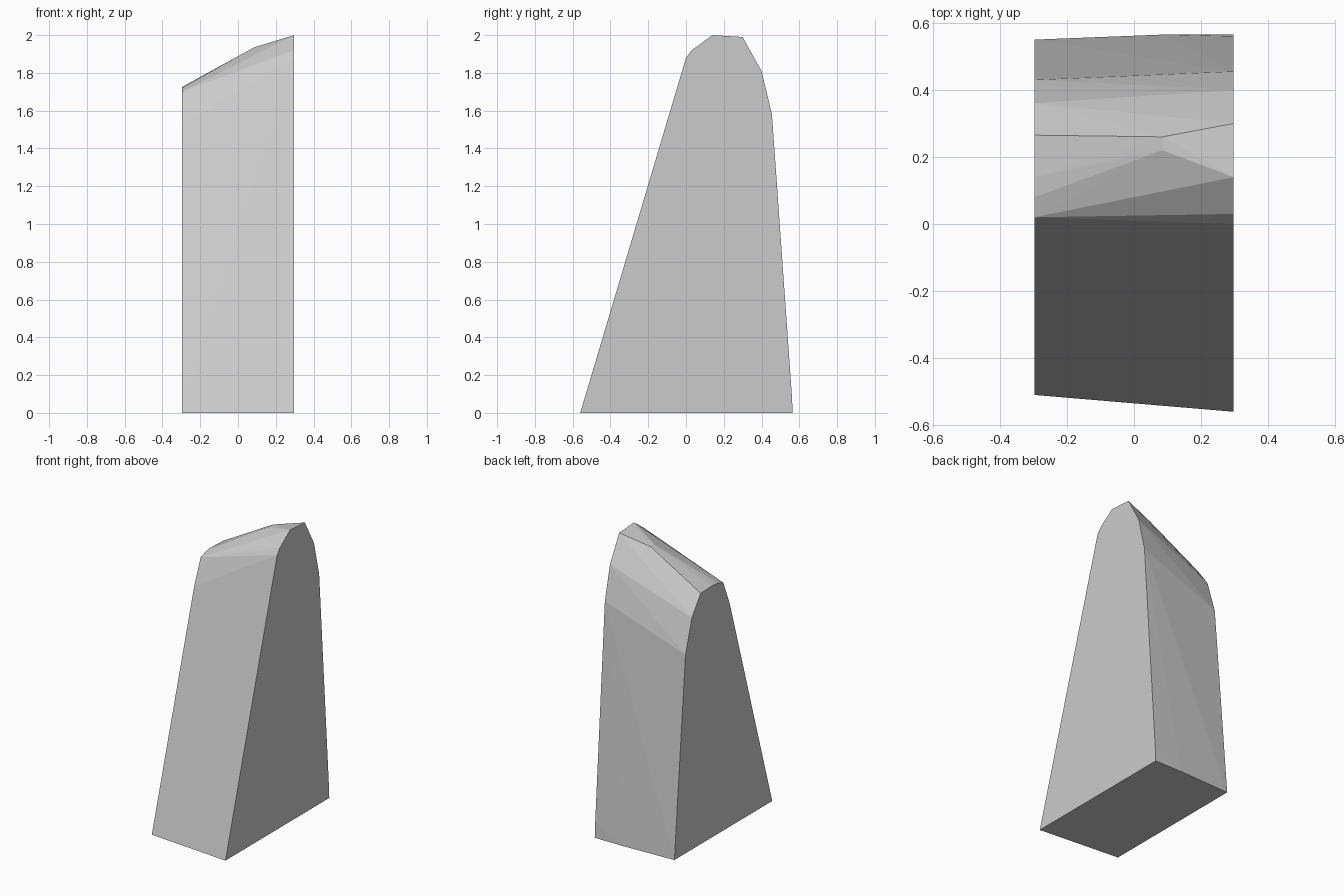
import bpy, bmesh, math

cube = bpy.data.objects.get("Cube")
if cube:
    bpy.data.objects.remove(cube, do_unlink=True)

# Single plain stone colour
stone = bpy.data.materials.new("stone_grey")
stone.use_nodes = True
grey = (0.6, 0.6, 0.6, 1)
stone.diffuse_color = grey
stone.node_tree.nodes["Principled BSDF"].inputs["Base Color"].default_value = grey

# Side outlines and crest as (y, z) points, keyed by x station
outlines = {
    # low side
    -0.297: [(-0.51, 0), (-0.05, 1.53), (0.02, 1.70), (0.08, 1.72), (0.14, 1.725),
             (0.265, 1.72), (0.36, 1.59), (0.43, 1.36), (0.55, 0)],
    # crest bend and base bend
    0.085: [(0.22, 1.935), (0.26, 1.935), (0.565, 0)],
    # tall side
    0.297: [(-0.56, 0), (0.0, 1.88), (0.03, 1.92), (0.14, 2.0), (0.30, 1.99),
            (0.40, 1.81), (0.455, 1.58), (0.56, 0.1), (0.565, 0)],
}

# Wedge-shaped block: convex skin over the outlines
bm = bmesh.new()
for x, points in outlines.items():
    for y, z in points:
        bm.verts.new((x, y, z))
hull = bmesh.ops.convex_hull(bm, input=bm.verts)
loose = {g for g in hull["geom_interior"] + hull["geom_unused"]
         if isinstance(g, bmesh.types.BMVert)}
bmesh.ops.delete(bm, geom=list(loose), context="VERTS")

# Merge the flat sides and base into single faces
bmesh.ops.dissolve_limit(bm, angle_limit=math.radians(0.3),
                         verts=bm.verts, edges=bm.edges)
bmesh.ops.recalc_face_normals(bm, faces=bm.faces)

mesh = bpy.data.meshes.new("stone_block")
bm.to_mesh(mesh)
bm.free()
mesh.materials.append(stone)
block = bpy.data.objects.new("stone_block", mesh)
bpy.context.collection.objects.link(block)
